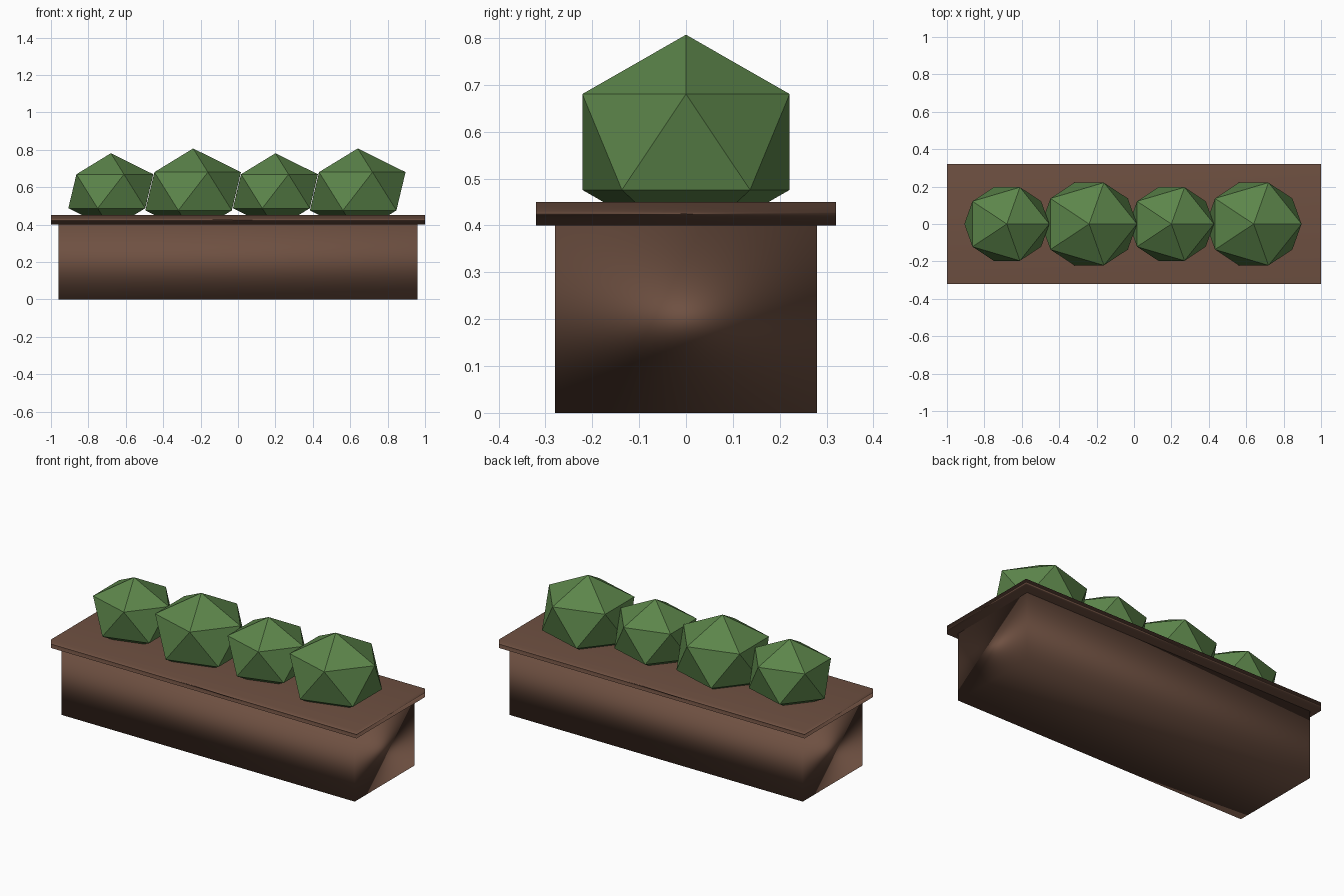
import bpy

cube = bpy.data.objects.get("Cube")
if cube:
    bpy.data.objects.remove(cube, do_unlink=True)


def make_material(name, color):
    mat = bpy.data.materials.new(name)
    mat.use_nodes = True
    mat.diffuse_color = (*color, 1)
    mat.node_tree.nodes["Principled BSDF"].inputs["Base Color"].default_value = (*color, 1)
    return mat


def finish(name, mat):
    obj = bpy.context.object
    obj.name = obj.data.name = name
    obj.data.materials.append(mat)
    bpy.ops.object.transform_apply(location=False, rotation=False, scale=True)
    return obj


def soft_box(name, size, bottom, mat):
    """Box with shading that blends softly across its corners."""
    bpy.ops.mesh.primitive_cube_add(size=1, location=(0, 0, bottom + size[2] / 2))
    bpy.context.object.scale = size
    obj = finish(name, mat)
    bpy.ops.object.shade_smooth()
    weighted = obj.modifiers.new("Area weighted normals", 'WEIGHTED_NORMAL')
    weighted.mode = 'FACE_AREA'
    weighted.weight = 50


def bush(name, x, radius, mat):
    """Faceted shrub, slightly long and squashed, sunk into the planter."""
    bpy.ops.mesh.primitive_ico_sphere_add(subdivisions=1, radius=radius, location=(x, 0, 0.578))
    bpy.context.object.scale = (1.1, 1, 0.88)
    finish(name, mat)
    bpy.ops.object.shade_flat()


brown = make_material("brown wood", (0.156, 0.080, 0.053))
green = make_material("leaf green", (0.107, 0.235, 0.069))

# Planter trough and its overhanging top board
soft_box("planter_body", (1.92, 0.56, 0.40), 0, brown)
soft_box("planter_rim", (2.0, 0.64, 0.05), 0.40, brown)

# Row of bushes alternating small and large
for i in range(4):
    bush(f"bush_{i + 1}", -0.68 + 0.44 * i, 0.26 if i % 2 else 0.231, green)
